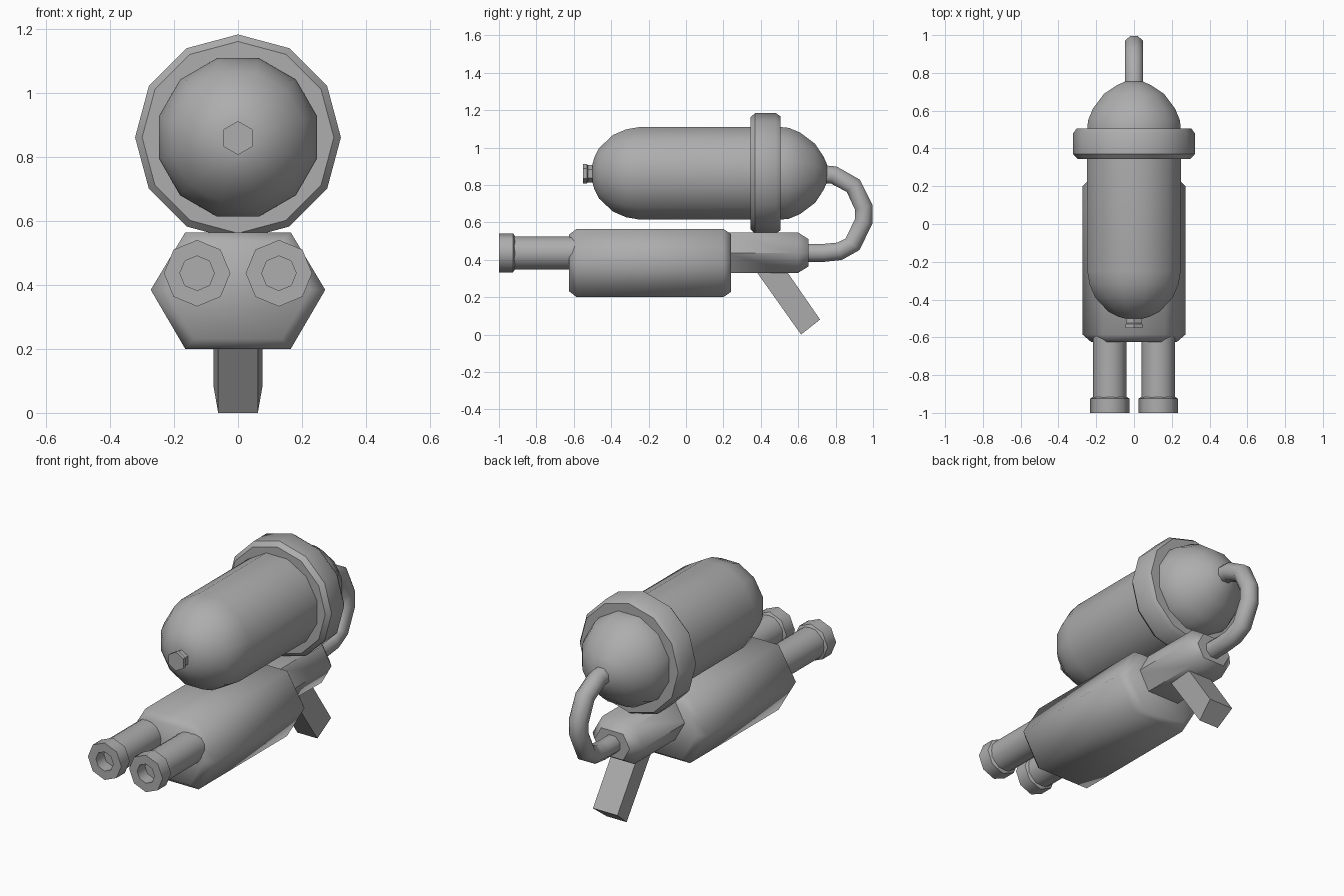
import bpy, bmesh, math

if "Cube" in bpy.data.objects:
    bpy.data.objects.remove(bpy.data.objects["Cube"])

grey = bpy.data.materials.new("grey")
grey.diffuse_color = (0.42, 0.42, 0.42, 1)
grey.use_nodes = True
grey.node_tree.nodes["Principled BSDF"].inputs["Base Color"].default_value = grey.diffuse_color


def finish(name, bm, angle=40):
    bmesh.ops.recalc_face_normals(bm, faces=bm.faces)
    me = bpy.data.meshes.new(name)
    bm.to_mesh(me)
    bm.free()
    me.materials.append(grey)
    ob = bpy.data.objects.new(name, me)
    bpy.context.collection.objects.link(ob)
    bpy.ops.object.select_all(action='DESELECT')
    ob.select_set(True)
    bpy.context.view_layer.objects.active = ob
    bpy.ops.object.shade_smooth_by_angle(angle=math.radians(angle))
    return ob


def loft(name, rings, angle=40):
    """Skin a list of equal-length point rings and cap both ends."""
    bm = bmesh.new()
    vs = [[bm.verts.new(p) for p in r] for r in rings]
    n = len(vs[0])
    for a, b in zip(vs, vs[1:]):
        for i in range(n):
            j = (i + 1) % n
            bm.faces.new((a[i], a[j], b[j], b[i]))
    bm.faces.new(vs[0])
    bm.faces.new(vs[-1])
    return finish(name, bm, angle)


def turned(name, profile, sides, x, z, phase=0.0, angle=40):
    """Round part along y from (y, radius) pairs."""
    rings = []
    for y, r in profile:
        rings.append([(x + r * math.sin(phase + 2 * math.pi * i / sides), y,
                       z + r * math.cos(phase + 2 * math.pi * i / sides))
                      for i in range(sides)])
    return loft(name, rings, angle)


def hex_block(name, stations, w, flat, z0, zm, z1):
    """Hexagonal block along y from (y, inset scale) pairs."""
    sec = [(flat, z1), (w, zm), (flat, z0), (-flat, z0), (-w, zm), (-flat, z1)]
    return loft(name, [[(x * s, y, zm + (z - zm) * s) for x, z in sec]
                       for y, s in stations], 50)


# Tank, with flats on the axes
k = 1 / math.cos(math.pi / 12)
tank = [(-.5, .05), (-.49, .085), (-.465, .135), (-.39, .205), (-.32, .235), (-.25, .247),
        (.5, .248), (.55, .243), (.61, .218), (.69, .158), (.735, .09), (.755, .045)]
turned("tank", [(y, r * k) for y, r in tank], 12, 0, .862, math.pi / 12, 48)
turned("tank_nub", [(-.55, .053), (-.53, .053), (-.525, .046), (-.46, .046)], 6, 0, .86)

# Collar around the tank
turned("tank_collar", [(.345, .23), (.345, .3), (.37, .322), (.48, .322),
                       (.505, .305), (.505, .23)], 12, 0, .862)

# Body and rear receiver
hex_block("body", [(-.625, .83), (-.585, 1), (.2, 1), (.24, .85)], .273, .165, .2, .385, .565)
hex_block("receiver", [(.2, 1), (.6, 1), (.655, .68)], .16, .1, .33, .437, .545)

# Twin barrels with hollow tips
for side, x in (("right", .128), ("left", -.128)):
    turned("barrel_" + side, [(-.93, .088), (-.55, .088)], 16, x, .437)
    turned("barrel_tip_" + side, [(-.93, .054), (-1, .054), (-1, .104),
                                  (-.925, .104), (-.915, .09)], 8, x, .437, 0, 46)

# Hose from the tank to the receiver
path = [(.70, .86), (.79, .853), (.895, .795), (.95, .68), (.95, .605),
        (.89, .482), (.82, .445), (.74, .437), (.62, .437)]
rings = []
for i, (y, z) in enumerate(path):
    p, q = path[max(i - 1, 0)], path[min(i + 1, len(path) - 1)]
    d = math.hypot(q[0] - p[0], q[1] - p[1])
    ny, nz = -(q[1] - p[1]) / d, (q[0] - p[0]) / d
    ring = []
    for j in range(8):
        t = 2 * math.pi * (j + .5) / 8
        c = .052 * math.cos(t)
        ring.append((.052 * math.sin(t), y + ny * c, z + nz * c))
    rings.append(ring)
loft("hose", rings, 60)

# Slanted grip, slightly narrower at its front face
f, b = .062, .076
top = [(-f, .31, .43), (f, .31, .43), (b, .475, .43), (-b, .475, .43)]
bottom = [(-f, .615, 0), (f, .615, 0), (b, .717, .08), (-b, .717, .08)]
loft("grip", [top, bottom])
